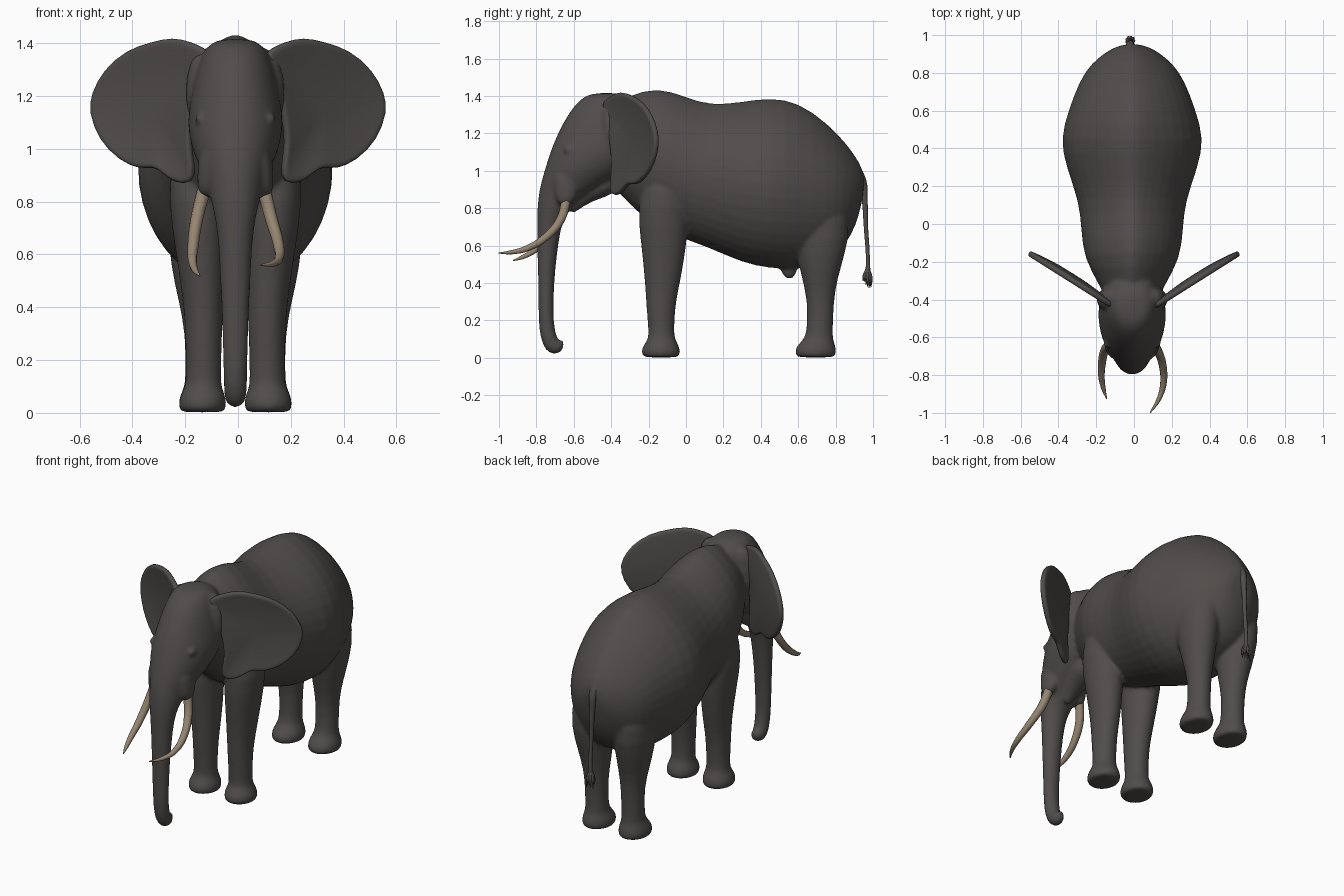
import bpy, bmesh, math, random
from mathutils import Vector

if "Cube" in bpy.data.objects:
    bpy.data.objects.remove(bpy.data.objects["Cube"])

MID = -.01   # symmetry plane of the animal
SEGMENTS = 20


def material(name, rgb):
    mat = bpy.data.materials.new(name)
    mat.use_nodes = True
    color = (*rgb, 1)
    mat.diffuse_color = color
    shader = mat.node_tree.nodes["Principled BSDF"]
    shader.inputs["Base Color"].default_value = color
    shader.inputs["Roughness"].default_value = .8
    return mat


hide = material("grey hide", (.08, .073, .07))
ivory = material("ivory", (.3, .235, .165))


def finish(name, bm, mat):
    bmesh.ops.recalc_face_normals(bm, faces=bm.faces)
    mesh = bpy.data.meshes.new(name)
    bm.to_mesh(mesh)
    bm.free()
    mesh.materials.append(mat)
    mesh.shade_smooth()
    ob = bpy.data.objects.new(name, mesh)
    bpy.context.collection.objects.link(ob)
    return ob


def loft(bm, rows, side=0, roof=1):
    """Oval rings; each row is (y, z) of one end, (y, z) of the other, half width, x shift."""
    rings = []
    for ay, az, by, bz, width, *shift in rows:
        cx = MID + side * sum(shift)
        ring = []
        for i in range(SEGMENTS):
            t = math.tau * i / SEGMENTS
            u = (1 - math.cos(t)) / 2
            s = math.sin(t)
            if u < .5:
                s = math.copysign(abs(s) ** roof, s)
            ring.append(bm.verts.new((cx + width * s, ay + (by - ay) * u, az + (bz - az) * u)))
        rings.append(ring)
    for a, b in zip(rings, rings[1:]):
        for i in range(SEGMENTS):
            j = (i + 1) % SEGMENTS
            bm.faces.new((a[i], a[j], b[j], b[i]))
    bm.faces.new(rings[0])
    bm.faces.new(rings[-1])


def leg(bm, rows, side):
    loft(bm, [(y0, z, y1, z, w, x) for z, y0, y1, x, w in rows], side)


def tube(name, points, radii, mat):
    curve = bpy.data.curves.new(name, "CURVE")
    curve.dimensions = "3D"
    curve.bevel_depth = 1
    curve.bevel_resolution = 3
    curve.resolution_u = 5
    curve.use_fill_caps = True
    spline = curve.splines.new("BEZIER")
    spline.bezier_points.add(len(points) - 1)
    for bp, co, r in zip(spline.bezier_points, points, radii):
        bp.co, bp.radius = co, r
        bp.handle_left_type = bp.handle_right_type = "AUTO"
    curve.materials.append(mat)
    ob = bpy.data.objects.new(name, curve)
    bpy.context.collection.objects.link(ob)
    bpy.ops.object.select_all(action="DESELECT")
    ob.select_set(True)
    bpy.context.view_layer.objects.active = ob
    bpy.ops.object.convert(target="MESH")
    bpy.context.object.data.shade_smooth()


# Torso, from neck to rump
skin = bmesh.new()
loft(skin, [
    (-.45, 1.33, -.45, .97, .12), (-.3, 1.41, -.34, .86, .175),
    (-.15, 1.455, -.22, .73, .26), (0, 1.4, -.05, .64, .275),
    (.13, 1.355, .1, .595, .285), (.3, 1.375, .3, .5, .355),
    (.45, 1.4, .45, .47, .39), (.6, 1.375, .62, .465, .34),
    (.75, 1.265, .76, .52, .285), (.86, 1.15, .83, .57, .225),
    (.935, 1.04, .88, .65, .145), (.965, .95, .925, .75, .07)], roof=1.45)

# Head running down into the trunk, with a curled tip
loft(skin, [
    (-.5, 1.415, -.38, 1.42, .06), (-.565, 1.39, -.3, 1.395, .11),
    (-.63, 1.31, -.22, 1.33, .145), (-.69, 1.2, -.2, 1.2, .17),
    (-.73, 1.1, -.22, 1.1, .187), (-.76, 1, -.3, 1, .17),
    (-.785, .91, -.4, .93, .13), (-.793, .84, -.55, .86, .105),
    (-.797, .77, -.64, .78, .085), (-.797, .68, -.67, .69, .068),
    (-.795, .55, -.69, .55, .06), (-.79, .4, -.705, .4, .053),
    (-.79, .22, -.71, .22, .047), (-.783, .11, -.7, .15, .045),
    (-.75, .03, -.69, .11, .044), (-.7, .015, -.68, .09, .038),
    (-.67, .03, -.66, .095, .028), (-.655, .05, -.652, .095, .02)])

# Lower jaw and belly fold
loft(skin, [(-.4, 1.02, -.34, .88, .1), (-.52, .95, -.5, .845, .075),
            (-.61, .86, -.595, .775, .035), (-.62, .84, -.61, .765, .025)])
loft(skin, [(.45, .55, .61, .55, .045), (.5, .48, .6, .48, .033), (.53, .415, .58, .42, .02)])

front_leg = [
    (.002, -.21, -.05, .124, .075), (.008, -.24, -.03, .124, .09),
    (.055, -.24, -.03, .124, .093), (.095, -.205, -.055, .122, .07),
    (.13, -.2, -.065, .12, .066), (.3, -.215, -.055, .12, .07),
    (.4, -.22, -.03, .12, .076), (.6, -.24, .005, .13, .095),
    (.8, -.265, .02, .143, .115), (1, -.22, 0, .14, .105)]
hind_leg = [
    (.002, .61, .78, .125, .075), (.008, .58, .805, .125, .09),
    (.055, .58, .805, .125, .092), (.095, .625, .787, .125, .07),
    (.13, .645, .785, .125, .065), (.3, .65, .79, .125, .065),
    (.42, .62, .81, .13, .085), (.55, .59, .85, .14, .105),
    (.72, .56, .89, .145, .118), (.95, .6, .82, .13, .09)]
for side in (1, -1):
    leg(skin, front_leg, side)
    leg(skin, hind_leg, side)
    # Cheek sleeve around the tusk root
    loft(skin, [(-.72, 1.02, -.54, 1.02, .05, .09), (-.71, .9, -.57, .9, .045, .1),
                (-.69, .81, -.6, .81, .035, .11)], side)
    # Fleshy ear root on the side of the head
    loft(skin, [(-.45, 1.38, -.34, 1.4, .05, .1), (-.46, 1.27, -.34, 1.27, .055, .14),
                (-.45, 1.1, -.35, 1.1, .04, .145)], side)
    # Low eyelid swelling
    loft(skin, [(-.65, 1.135, -.6, 1.135, .012, .135), (-.66, 1.115, -.6, 1.115, .018, .138),
                (-.645, 1.09, -.6, 1.09, .012, .138)], side)

# Fuse the volumes into one soft hide
body = finish("body_head_trunk_and_legs", skin, hide)
body.modifiers.new("Round", "SUBSURF").levels = 1
body.modifiers["Round"].render_levels = 1
fuse = body.modifiers.new("Fuse", "REMESH")
fuse.mode = "VOXEL"
fuse.voxel_size = .011
fuse.use_smooth_shade = True
soften = body.modifiers.new("Soften", "SMOOTH")
soften.factor = .5
soften.iterations = 5

# Ears: dished flaps built from shrinking copies of one outline
outline = [
    (.09, 1.35), (.13, 1.385), (.18, 1.405), (.245, 1.425), (.33, 1.405), (.425, 1.375),
    (.51, 1.3), (.555, 1.21), (.565, 1.14), (.525, 1.03), (.45, .955), (.37, .92),
    (.32, .935), (.28, .905), (.24, .87), (.17, .865), (.165, .93), (.185, 1.02),
    (.17, 1.12), (.15, 1.24)]
for side, label in ((1, "left"), (-1, "right")):
    bm = bmesh.new()
    center = Vector((.33, 1.16))
    rings = []
    for scale in (1, .93, .75, .5, .25):
        ring = []
        for p in outline:
            q = center.lerp(Vector(p), scale)
            y = -.425 + .63 * (q.x - .13) + .025 * (1 - scale ** 2)
            ring.append(bm.verts.new((side * q.x, y, q.y)))
        rings.append(ring)
    for a, b in zip(rings, rings[1:]):
        for i in range(len(a)):
            j = (i + 1) % len(a)
            bm.faces.new((a[i], a[j], b[j], b[i]))
    bm.faces.new(rings[-1])
    ear = finish(label + "_ear", bm, hide)
    thick = ear.modifiers.new("Thickness", "SOLIDIFY")
    thick.thickness = .03
    thick.offset = 0
    ear.modifiers.new("Round", "SUBSURF").levels = 1
    ear.modifiers["Round"].render_levels = 1

# Tusks
tusk_radii = (.026, .024, .021, .017, .012, .003)
tube("left_tusk", [(.1, -.64, .84), (.125, -.67, .74), (.152, -.75, .645),
                   (.155, -.85, .585), (.13, -.93, .565), (.085, -1, .56)], tusk_radii, ivory)
tube("right_tusk", [(-.13, -.64, .84), (-.155, -.67, .74), (-.17, -.74, .635),
                    (-.172, -.81, .575), (-.162, -.87, .54), (-.145, -.925, .52)], tusk_radii, ivory)

# Tail and its tuft of hair
tail_x = -.02
tube("tail", [(tail_x, .895, 1.03), (tail_x, .943, .94), (tail_x, .955, .85), (tail_x, .962, .7),
              (tail_x, .972, .55), (tail_x, .973, .43)], (.03, .024, .016, .012, .011, .014), hide)
random.seed(4)
for n in range(9):
    angle = math.tau * n / 9
    dx, dy = .024 * math.cos(angle), .024 * math.sin(angle)
    tip = random.uniform(.37, .42)
    tube(f"tail_hair_{n}", [(tail_x, .97, .48), (tail_x + dx * .7, .97 + dy * .7, .44),
                            (tail_x + dx, .97 + dy, tip)], (.008, .009, .002), hide)
